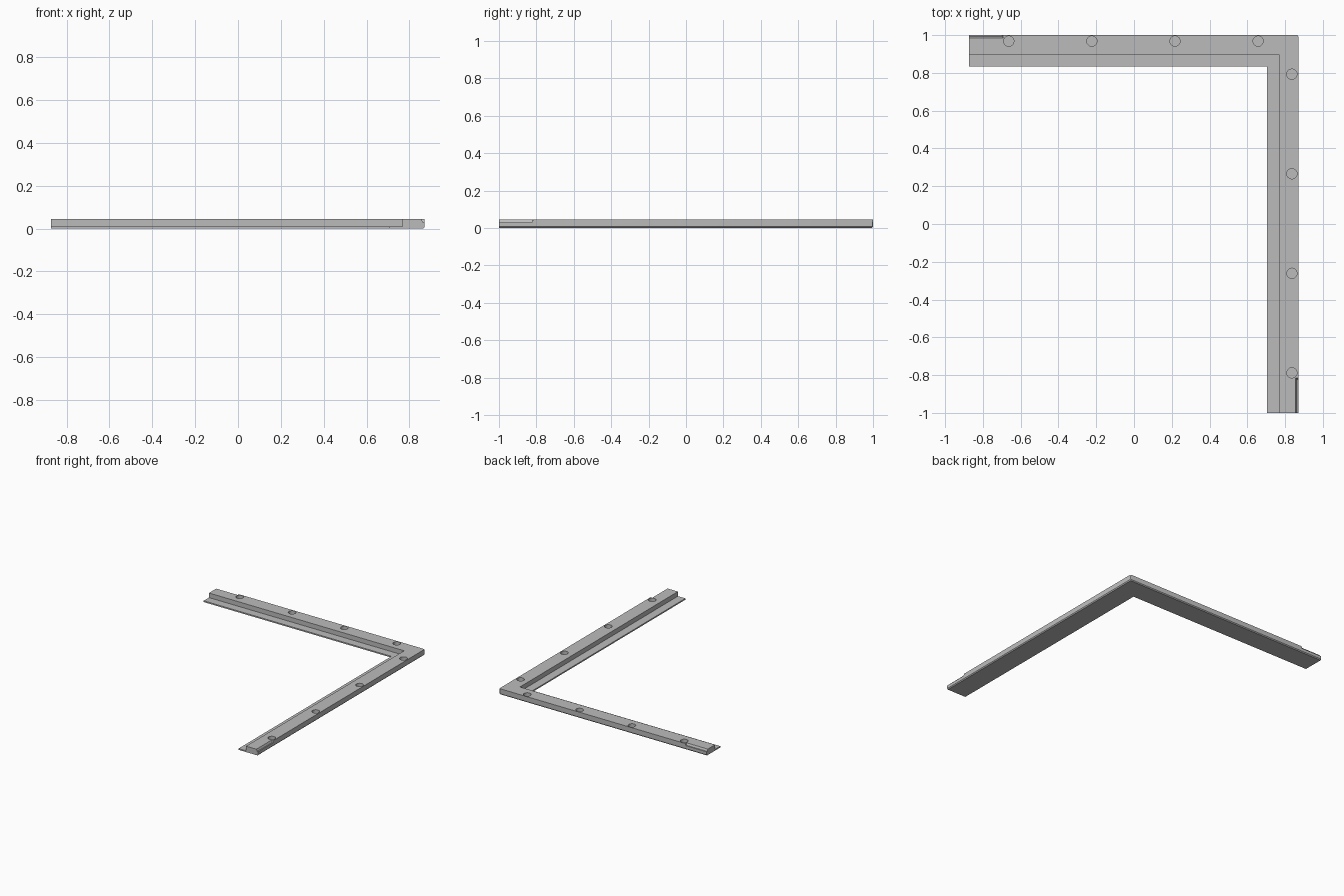
import bpy
import bmesh
from mathutils import Matrix

cube = bpy.data.objects.get("Cube")
if cube:
    bpy.data.objects.remove(cube, do_unlink=True)

LEFT, RIGHT, BACK, FRONT = -0.873, 0.87, 1.0, -1.0
TOP, FLANGE_TOP, HOLE_FLOOR = 0.045, 0.01, 0.012

grey = bpy.data.materials.new("plain_grey")
grey.use_nodes = True
grey.diffuse_color = (0.5, 0.5, 0.5, 1)
grey.node_tree.nodes["Principled BSDF"].inputs["Base Color"].default_value = (0.5, 0.5, 0.5, 1)


def make_object(name, bm):
    bmesh.ops.recalc_face_normals(bm, faces=bm.faces)
    mesh = bpy.data.meshes.new(name)
    bm.to_mesh(mesh)
    bm.free()
    mesh.materials.append(grey)
    obj = bpy.data.objects.new(name, mesh)
    bpy.context.collection.objects.link(obj)
    return obj


def loft(bm, rings):
    """Join closed rings of points into a capped solid."""
    rings = [[bm.verts.new(p) for p in ring] for ring in rings]
    n = len(rings[0])
    for a, b in zip(rings, rings[1:]):
        for i in range(n):
            j = (i + 1) % n
            bm.faces.new((a[i], a[j], b[j], b[i]))
    bm.faces.new(rings[0])
    bm.faces.new(rings[-1])


# Mitred corner frame: raised outer rail with a thin inner flange
profile = [(0.006, 0), (0, 0.007), (0, TOP), (0.102, TOP),
           (0.102, FLANGE_TOP), (0.165, FLANGE_TOP), (0.165, 0)]
bm = bmesh.new()
loft(bm, [[(LEFT, BACK - d, z) for d, z in profile],
          [(RIGHT - d, BACK - d, z) for d, z in profile],
          [(RIGHT - d, FRONT, z) for d, z in profile]])
# Slightly rounded outer corner
corner = [e for e in bm.edges
          if all(abs(v.co.x - RIGHT) + abs(v.co.y - BACK) < 0.001 for v in e.verts)]
bmesh.ops.bevel(bm, geom=corner, offset=0.008, segments=3, affect='EDGES', profile=0.5)
frame = make_object("corner_frame", bm)

# Cutters: round blind holes along both arms
bm = bmesh.new()
centres = [(-0.663 + i * 0.44, 0.968) for i in range(4)]
centres += [(0.836, 0.793 - i * 0.527) for i in range(4)]
for x, y in centres:
    bmesh.ops.create_cone(bm, cap_ends=True, segments=32, radius1=0.027, radius2=0.027,
                          depth=0.1, matrix=Matrix.Translation((x, y, HOLE_FLOOR + 0.05)))
hole_cutter = make_object("hole_cutter", bm)

# Cutters: sloped notch on the outer top edge at each free end
notch = [(0.008, 0.03), (0.015, TOP), (0.015, 0.08), (-0.03, 0.08), (-0.03, 0.03)]
bm = bmesh.new()


def stop(z, inner, slope=0.008):
    return inner + slope * min(1, (z - 0.03) / 0.015)


loft(bm, [[(LEFT - 0.05, BACK - d, z) for d, z in notch],
          [(stop(z, -0.7), BACK - d, z) for d, z in notch]])
loft(bm, [[(RIGHT - d, FRONT - 0.05, z) for d, z in notch],
          [(RIGHT - d, stop(z, -0.823), z) for d, z in notch]])
notch_cutter = make_object("notch_cutter", bm)

bpy.context.view_layer.objects.active = frame
for cutter in (hole_cutter, notch_cutter):
    cutter.hide_render = True
    mod = frame.modifiers.new(cutter.name, 'BOOLEAN')
    mod.operation = 'DIFFERENCE'
    mod.solver = 'EXACT'
    mod.object = cutter
    bpy.ops.object.modifier_apply(modifier=mod.name)
    bpy.data.objects.remove(cutter, do_unlink=True)

bpy.ops.object.select_all(action='DESELECT')
frame.select_set(True)
bpy.ops.object.shade_smooth_by_angle(angle=0.5)
